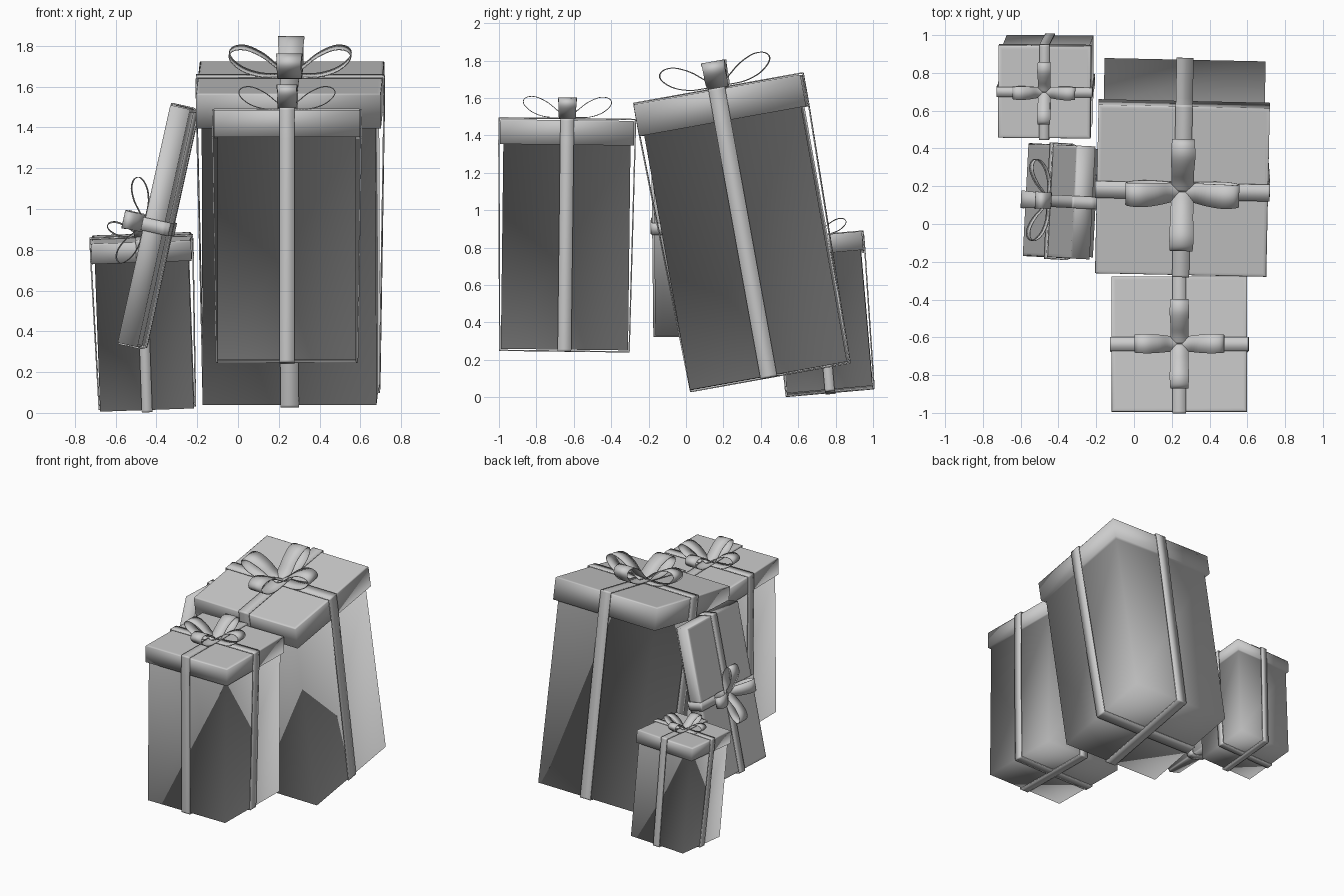
import bpy, bmesh
from math import radians
from mathutils import Matrix, Vector

if "Cube" in bpy.data.objects:
    bpy.data.objects.remove(bpy.data.objects["Cube"])


def finish(bm, name, mat, thick=0.0):
    """Smooth-shaded object, optionally given a ribbon thickness."""
    me = bpy.data.meshes.new(name)
    bmesh.ops.recalc_face_normals(bm, faces=bm.faces)
    for f in bm.faces:
        f.smooth = True
    bm.to_mesh(me)
    bm.free()
    ob = bpy.data.objects.new(name, me)
    bpy.context.collection.objects.link(ob)
    ob.matrix_world = mat
    if thick:
        m = ob.modifiers.new("thickness", 'SOLIDIFY')
        m.thickness, m.offset = thick, 0
    return ob


def lidded_box(name, mat, w, d, h, lid_h, over):
    """One soft-shaded skin: base, walls, lid underside, lid rim, rounded top edge."""
    b, zl = 0.008, h - lid_h
    rings = [(0, 0), (0, zl), (over, zl), (over, h - b), (over - .3 * b, h - .3 * b),
             (over - b, h), (over - 2.5 * b, h)]
    bm = bmesh.new()
    loops = []
    for o, z in rings:
        x, y = w / 2 + o, d / 2 + o
        loops.append([bm.verts.new(c) for c in ((-x, -y, z), (x, -y, z), (x, y, z), (-x, y, z))])
    for lo, hi in zip(loops, loops[1:]):
        for i in range(4):
            j = (i + 1) % 4
            bm.faces.new((lo[i], lo[j], hi[j], hi[i]))
    bm.faces.new(loops[0][::-1])
    bm.faces.new(loops[-1])
    return finish(bm, name, mat)


def strip(name, mat, pts, widths, axis, thick, closed):
    """Flat ribbon following (u, v) points; u runs along the given axis."""
    bm = bmesh.new()
    rows = []
    for (u, v), w in zip(pts, widths):
        rows.append([bm.verts.new((u, s * w / 2, v) if axis == 'x' else (s * w / 2, u, v))
                     for s in (-1, 1)])
    n = len(rows)
    for i in range(n if closed else n - 1):
        a, b = rows[i], rows[(i + 1) % n]
        bm.faces.new((a[0], a[1], b[1], b[0]))
    return finish(bm, name, mat, thick)


def with_support(pts, r=0.008):
    """Add a point just before and after each corner so the flats shade evenly."""
    p = [Vector(q) for q in pts]
    out = []
    for i, c in enumerate(p):
        a, b = p[i - 1], p[(i + 1) % len(p)]
        out += [c + (a - c).normalized() * r, c, c + (b - c).normalized() * r]
    return out


def smooth_path(p, steps=4):
    """Catmull-Rom through the points of an open path."""
    p = [Vector(q) for q in p]
    p = [2 * p[0] - p[1]] + p + [2 * p[-1] - p[-2]]
    out = []
    for a, b, c, d in zip(p, p[1:], p[2:], p[3:]):
        for k in range(steps):
            t = k / steps
            out.append(0.5 * (2 * b + (c - a) * t + (2 * a - 5 * b + 4 * c - d) * t * t
                              + (3 * b - a - 3 * c + d) * t ** 3))
    return out + [p[-2]]


# One bow loop in (u, v, ribbon width), for a bow reaching 0.30 from its centre
LOOP = [(0, .02, .1), (.06, .052, .105), (.13, .108, .12), (.21, .146, .13),
        (.27, .146, .125), (.298, .12, .12), (.285, .083, .12), (.23, .04, .12),
        (.15, .014, .11), (.07, .01, .1), (0, .012, .1)]


def gift(name, mat, w, d, h, lid_h, over, bow, ribbon):
    e = 0.006
    zl = h - lid_h
    lidded_box(name + "_box", mat, w, d, h, lid_h, over)
    # ribbon bands, straight from the lid rim down to the base
    for axis, size, lift in (('x', w, 0), ('y', d, 0.002)):
        b = size / 2 + e
        t = b + over
        lo, hi = -e - lift, h + e + lift
        pts = with_support([(-b, lo), (b, lo), (t, zl), (t, hi), (-t, hi), (-t, zl)])
        strip(f"{name}_ribbon_{axis}", mat, pts, [ribbon] * len(pts), axis, 0.007, True)
    # four bow loops, the lengthwise pair lying over the crosswise pair
    path = smooth_path(LOOP)
    for axis, lift, wide in (('x', 0, 0), ('y', 0.008, .12)):
        for s in (-1, 1):
            pts = [(s * q[0] * bow, h + (q[1] + lift) * bow) for q in path]
            strip(f"{name}_bow_{axis}_{'left' if s < 0 else 'right'}", mat, pts,
                  [max(q[2], wide) * bow for q in path], axis, 0.005 * bow, False)


def pose(loc, rx=0, ry=0, rz=0):
    return (Matrix.Translation(loc) @ Matrix.Rotation(radians(rz), 4, 'Z')
            @ Matrix.Rotation(radians(ry), 4, 'Y') @ Matrix.Rotation(radians(rx), 4, 'X'))


# Three upright gifts
gift("large_gift", pose((.262, .45, .115), 10.2, 0, -1.2), .853, .853, 1.555, .172, .027, 1.0, .09)
gift("front_gift", pose((.24, -.65, .255), -.7), .68, .68, 1.227, .132, .018, .79, .073)
gift("small_gift", pose((-.445, .77, .034), 5, -2, -.5), .46, .46, .828, .1, .015, .55, .052)

# Flat gift leaning against the large one, lid facing outward
lean = (pose((-.388, .12, .914), 0, 12.5, -2.9)
        @ Matrix(((0, 0, -1, 0), (-1, 0, 0, 0), (0, 1, 0, 0), (0, 0, 0, 1)))
        @ Matrix.Translation((0, 0, -.06)))
gift("flat_gift", lean, .575, 1.17, .12, .1, .012, .72, .065)
